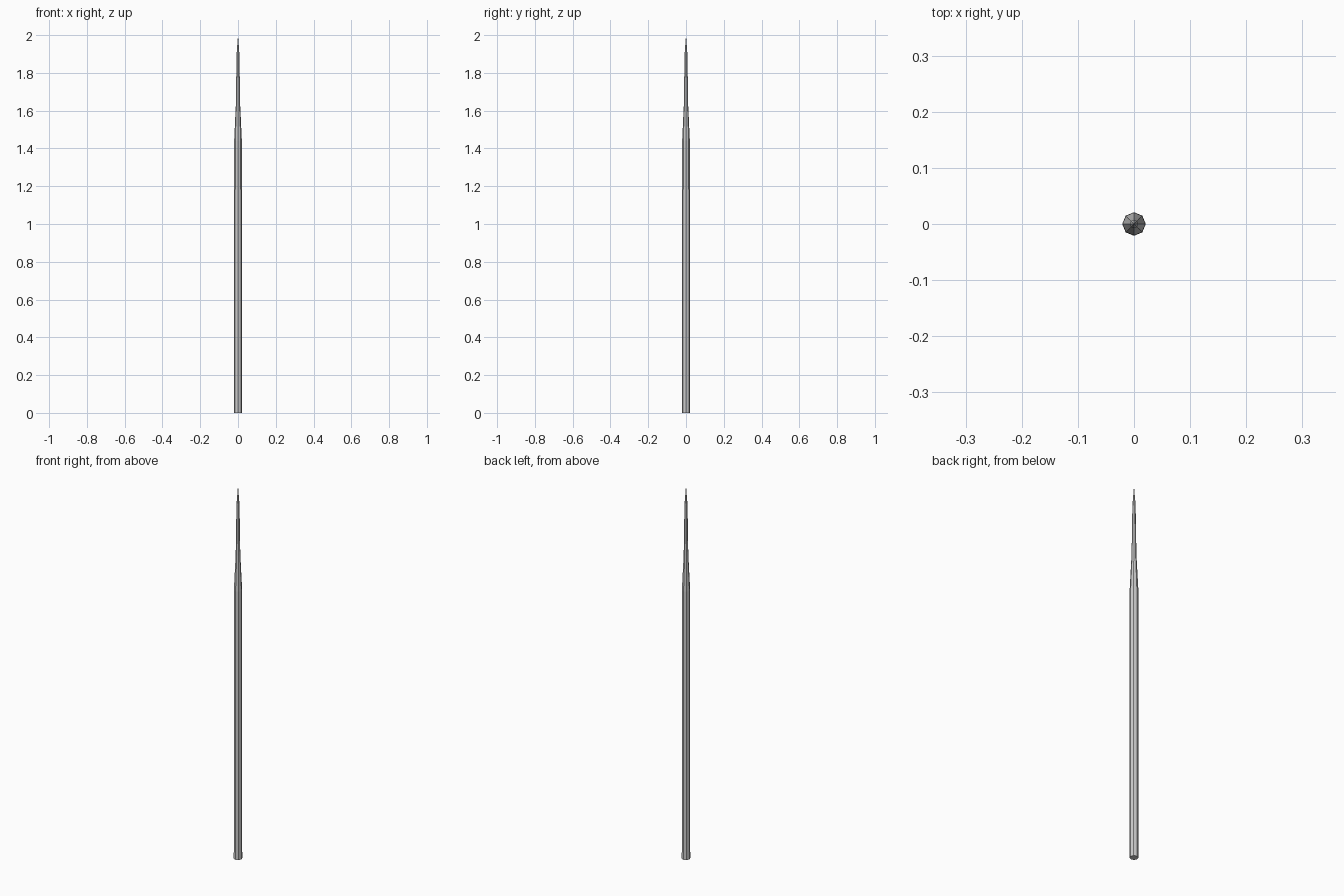
import bpy, bmesh
from math import cos, sin, tau

if "Cube" in bpy.data.objects:
    bpy.data.objects.remove(bpy.data.objects["Cube"])

SIDES = 8

def lathe(name, profile, tip=None):
    """Faceted solid from (radius, z) rings, optionally ending in a point."""
    bm = bmesh.new()
    rings = [[bm.verts.new((r * cos(tau * i / SIDES), r * sin(tau * i / SIDES), z))
              for i in range(SIDES)] for r, z in profile]
    bm.faces.new(rings[0][::-1])
    for a, b in zip(rings, rings[1:]):
        for i in range(SIDES):
            j = (i + 1) % SIDES
            bm.faces.new((a[i], a[j], b[j], b[i]))
    apex = bm.verts.new((0, 0, tip))
    for i in range(SIDES):
        bm.faces.new((rings[-1][i], rings[-1][(i + 1) % SIDES], apex))
    mesh = bpy.data.meshes.new(name)
    bm.to_mesh(mesh)
    bm.free()
    obj = bpy.data.objects.new(name, mesh)
    bpy.context.collection.objects.link(obj)
    return obj

# straight shaft, tapered shoulder, slim upper section and sharp point
lathe("pointed_pole",
      [(0.021, 0), (0.0205, 1.44), (0.0115, 1.63), (0.0075, 1.9)],
      tip=2.0)
